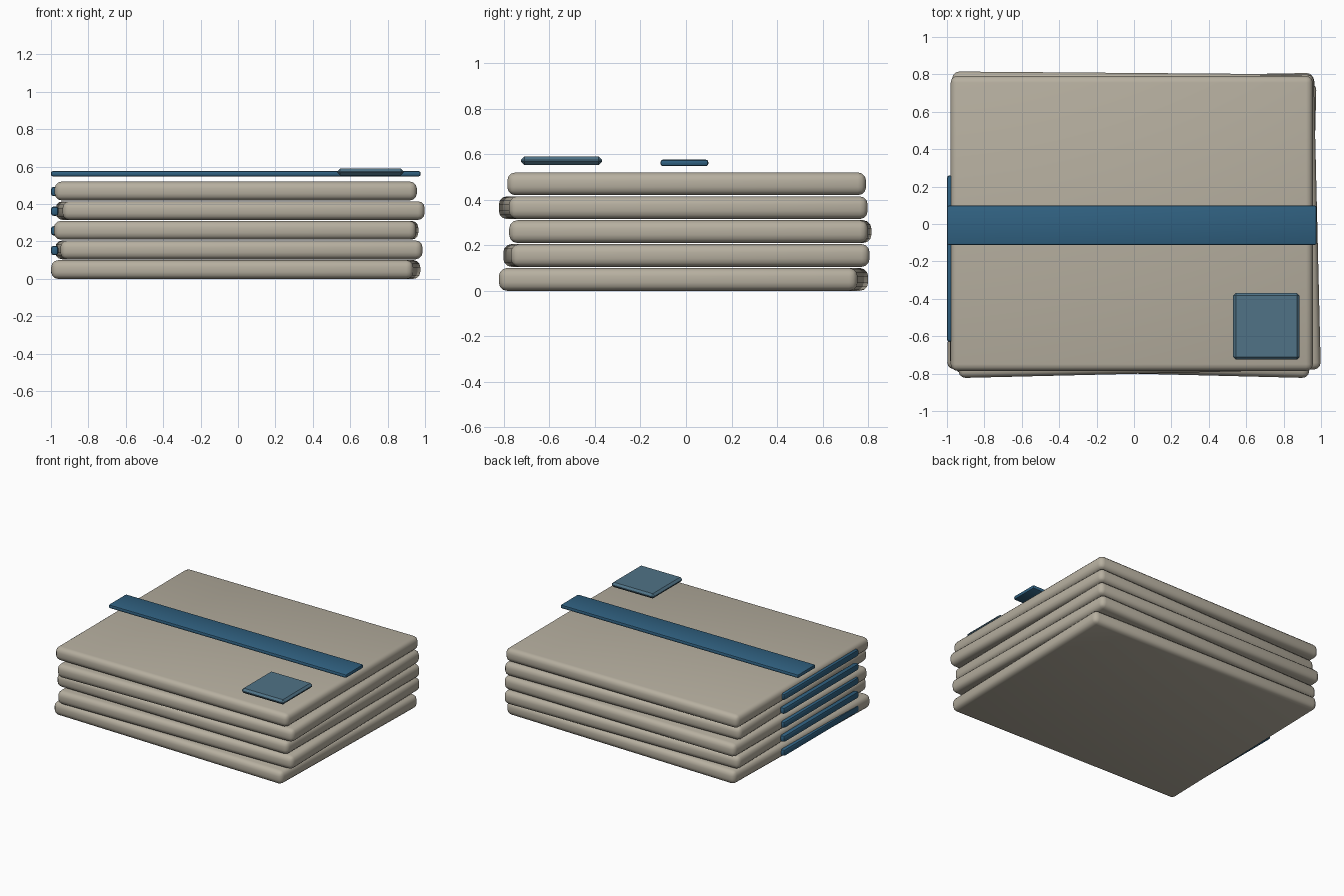
import bpy
from math import radians

if "Cube" in bpy.data.objects:
    bpy.data.objects.remove(bpy.data.objects["Cube"])


def material(name, color):
    m = bpy.data.materials.new(name)
    m.diffuse_color = (*color, 1)
    m.use_nodes = True
    m.node_tree.nodes["Principled BSDF"].inputs["Base Color"].default_value = m.diffuse_color
    return m


CLOTH = material("beige_cloth", (0.47, 0.43, 0.35))
BLUE = material("blue_band", (0.03, 0.12, 0.22))
PALE = material("pale_blue_label", (0.08, 0.17, 0.24))


def slab(name, center, size, bevel, segments, mat, turn=0.0):
    """Box with rounded or chamfered edges."""
    bpy.ops.mesh.primitive_cube_add(size=1, location=center)
    ob = bpy.context.object
    ob.name = name
    ob.scale = size
    bpy.ops.object.transform_apply(location=False, rotation=False, scale=True)
    ob.rotation_euler.z = turn
    ob.data.materials.append(mat)
    mod = ob.modifiers.new("edge", 'BEVEL')
    mod.width = bevel
    mod.segments = segments
    bpy.ops.object.modifier_apply(modifier=mod.name)
    bpy.ops.object.shade_smooth_by_angle(angle=radians(35))
    return ob


# Stack of folded layers, each slightly shifted and turned: x, y, turn
layers = [
    (-0.012, -0.011, -0.025),
    (0.005, 0.002, 0.018),
    (-0.010, 0.019, -0.008),
    (0.012, -0.012, 0.024),
    (-0.012, 0.003, 0.0),
]
for i, (x, y, turn) in enumerate(layers):
    z = 0.05 + 0.105 * i
    slab(f"folded_layer_{i + 1}", (x, y, z), (1.936, 1.577, 0.1), 0.036, 3, CLOTH, turn)
    # Blue stripe along the left edge of the layer
    slab(f"edge_stripe_{i + 1}", (-0.98, -0.185, z - 0.003), (0.04, 0.89, 0.05), 0.014, 2, BLUE)

# Band across the top and square label near the front corner
slab("top_band", (-0.012, -0.007, 0.562), (1.977, 0.21, 0.028), 0.01, 2, BLUE)
slab("square_label", (0.708, -0.547, 0.5715), (0.355, 0.357, 0.036), 0.015, 1, PALE)
